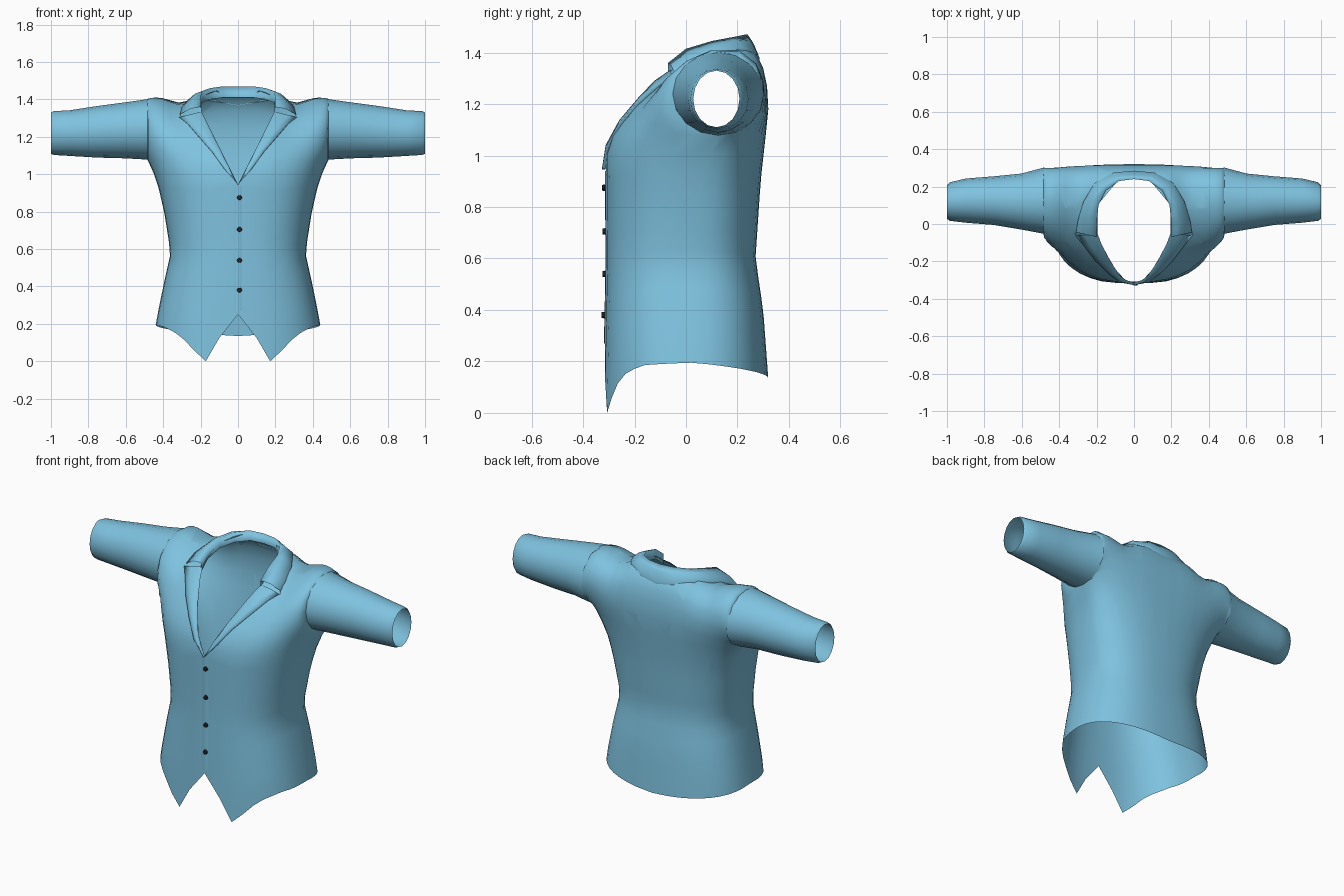
import bpy, bmesh, math
from mathutils import Vector
from mathutils.bvhtree import BVHTree

cube = bpy.data.objects.get("Cube")
if cube:
    bpy.data.objects.remove(cube, do_unlink=True)


def material(name, rgb, rough=0.8):
    m = bpy.data.materials.new(name)
    m.use_nodes = True
    m.diffuse_color = (*rgb, 1)
    bsdf = m.node_tree.nodes["Principled BSDF"]
    bsdf.inputs["Base Color"].default_value = (*rgb, 1)
    bsdf.inputs["Roughness"].default_value = rough
    return m


CLOTH = material("light blue cloth", (0.21, 0.54, 0.74))
DARK = material("dark button", (0.02, 0.025, 0.03))


def finish(name, bm, mat, out=None):
    """Turn a bmesh into a smooth object, facing its outside."""
    bmesh.ops.recalc_face_normals(bm, faces=bm.faces)
    if out and sum(f.normal.dot(Vector(out)) * f.calc_area() for f in bm.faces) < 0:
        bmesh.ops.reverse_faces(bm, faces=bm.faces)
    me = bpy.data.meshes.new(name)
    bm.to_mesh(me)
    bm.free()
    me.materials.append(mat)
    me.shade_smooth()
    ob = bpy.data.objects.new(name, me)
    bpy.context.collection.objects.link(ob)
    return ob


def add_grid(bm, rows, closed=False):
    vs = [[bm.verts.new(p) for p in r] for r in rows]
    n = len(rows[0])
    for a, b in zip(vs, vs[1:]):
        for c in range(n if closed else n - 1):
            d = (c + 1) % n
            bm.faces.new((a[c], a[d], b[d], b[c]))


def interp(table, t):
    if t <= table[0][0]:
        return table[0][1]
    for (a, u), (b, v) in zip(table, table[1:]):
        if t <= b:
            return u + (v - u) * (t - a) / (b - a)
    return table[-1][1]


# Torso dimensions by height, and hem height by degrees from the front
WIDTH = [(0.2, 0.44), (0.4, 0.4), (0.58, 0.36), (0.8, 0.395), (0.97, 0.435), (1.08, 0.485)]
FRONT = [(0, -0.32), (0.6, -0.308), (1, -0.312), (1.08, -0.285)]
BACK = [(0.13, 0.32), (0.4, 0.3), (0.6, 0.27), (0.9, 0.29), (1.08, 0.31)]
SEAM = [(0.6, 0.02), (0.9, 0.06), (1.08, 0.125)]
HEM = [(0, 0.25), (18, 0), (40, 0.14), (60, 0.185), (90, 0.195), (180, 0.135)]
ARMPIT = 1.08
COLS = 40
ROUND = 0.8


def spow(v):
    return math.copysign(abs(v) ** ROUND, v) if abs(v) > 1e-6 else 0.0


def ring_point(a, z):
    s = spow(math.cos(a))
    mid = interp(SEAM, z)
    end = interp(FRONT if s > 0 else BACK, z)
    return (interp(WIDTH, z) * spow(math.sin(a)), mid + (end - mid) * abs(s), z)


def oval(x, yc, ry, zc, rz, n=12):
    """Ring round the arm, from its lowest point by the front."""
    return [(x, yc - ry * math.sin(2 * math.pi * i / n), zc - rz * math.cos(2 * math.pi * i / n))
            for i in range(n + 1)]


# Torso: rings up to the armpits, then arches over the shoulders
bm = bmesh.new()
angles = [2 * math.pi * k / COLS for k in range(COLS)]
rows = []
for r in range(13):
    row = []
    for a in angles:
        deg = math.degrees(a)
        hem = interp(HEM, min(deg, 360 - deg))
        row.append(ring_point(a, hem + (ARMPIT - hem) * r / 12))
    rows.append(row)
add_grid(bm, rows, closed=True)

CREST = [(-0.285, 1.08), (-0.245, 1.14), (-0.2, 1.2), (-0.155, 1.25), (-0.11, 1.3), (-0.03, 1.37),
         (0.07, 1.43), (0.2, 1.45), (0.27, 1.4), (0.3, 1.34), (0.315, 1.27), (0.32, 1.18), (0.31, 1.08)]
armhole = oval(0, 0.125, 0.175, 1.24, 0.16)
arches = []
for k in range(COLS // 2 + 1):
    a = math.pi * k / (COLS // 2) - math.pi / 2
    x = interp(WIDTH, ARMPIT) * spow(math.sin(a))
    g = 1 - abs(spow(math.cos(a)))
    dip = 1 - 0.16 * math.exp(-((abs(x) - 0.3) / 0.1) ** 2)
    arches.append([(x, y * (1 - g) + s[1] * g, ARMPIT + (z * (1 - g) + s[2] * g - ARMPIT) * dip)
                   for (y, z), s in zip(CREST, armhole)])
add_grid(bm, arches)
bmesh.ops.remove_doubles(bm, verts=bm.verts, dist=0.0005)
bmesh.ops.recalc_face_normals(bm, faces=bm.faces)
surface = BVHTree.FromBMesh(bm)


def drape_front(x, z, lift):
    hit = surface.ray_cast(Vector((x, -2, z)), Vector((0, 1, 0)))[0]
    return (x, hit.y - lift, z)


def drape_top(x, y, lift):
    hit = surface.ray_cast(Vector((x, y, 3)), Vector((0, 0, -1)))[0]
    return (x, y, hit.z + lift)


# Neck opening: a V in front, rounded behind
planes = []
for s in (-1, 1):
    for nx, ny, nz, d in ((1, 0, 0, 0.195), (0, 1, 0, 0.24), (0.5, 1, 0, 0.27),
                          (1.2, 1, 0, 0.335), (2, 0, -1, -0.945)):
        n = Vector((s * nx, ny, nz))
        planes.append((n.normalized(), d / n.length))
for n, d in planes:
    top = [f for f in bm.faces if f.calc_center_median().z > 0.85 and abs(f.calc_center_median().x) < 0.35]
    geom = set(top) | {e for f in top for e in f.edges} | {v for f in top for v in f.verts}
    bmesh.ops.bisect_plane(bm, geom=list(geom), plane_co=n * d, plane_no=n, dist=1e-5)
gone = [f for f in bm.faces if all(n.dot(f.calc_center_median()) < d - 1e-5 for n, d in planes)]
bmesh.ops.delete(bm, geom=gone, context='FACES')
finish("jacket_body", bm, CLOTH)

# Sleeves: open tubes, slightly proud of the body at the seam
SLEEVE = [(0.478, 0.125, 0.178, 1.24, 0.162), (0.6, 0.12, 0.15, 1.235, 0.15),
          (0.75, 0.125, 0.13, 1.227, 0.138), (0.9, 0.125, 0.118, 1.22, 0.122),
          (0.985, 0.12, 0.103, 1.22, 0.117), (1.0, 0.118, 0.09, 1.22, 0.11)]
for side, s in (("left", 1), ("right", -1)):
    bm = bmesh.new()
    add_grid(bm, [oval(s * x, *rest, n=16)[:-1] for x, *rest in SLEEVE], closed=True)
    finish(side + "_sleeve", bm, CLOTH)

# Lapels: folded strips lying on the chest, with a turned outer edge
LAPEL = [(0, 0.005, 0.95), (0.25, 0.075, 1.03), (0.5, 0.14, 1.12),
         (0.75, 0.21, 1.2), (0.9, 0.27, 1.27), (1, 0.315, 1.305)]
for side, s in (("left", 1), ("right", -1)):
    rows = []
    for t, ox, oz in LAPEL:
        ix, iz = 0.195 * t, 0.945 + 0.39 * t
        rows.append([drape_front(s * (ix + (ox - ix) * u), iz + (oz - iz) * u, lift)
                     for u, lift in ((0, 0.002), (0.15, 0.016), (0.6, 0.015), (0.98, 0.014), (1, 0))])
    bm = bmesh.new()
    add_grid(bm, rows)
    finish(side + "_lapel", bm, CLOTH, (0, -1, 0))

# Collar: a stand round the neck, folded over on to the shoulders
HALF = [((0.197, -0.07, 1.36), (0.31, -0.045)), ((0.2, 0, 1.415), (0.3, 0.02)),
        ((0.19, 0.1, 1.445), (0.27, 0.12)), ((0.15, 0.18, 1.46), (0.21, 0.22)),
        ((0.08, 0.23, 1.47), (0.11, 0.275)), ((0, 0.24, 1.47), (0, 0.285))]
mirrored = [((-f[0], f[1], f[2]), (-o[0], o[1])) for f, o in HALF[:-1]]
rows = []
for fold, outer in HALF + mirrored[::-1]:
    fold = Vector(fold)
    edge = Vector(drape_top(*outer, 0.012))
    middle = (fold + edge) / 2 + Vector((0, 0, 0.01))
    under = Vector(drape_top(*outer, -0.002))
    rows.append([fold - Vector((0, 0, 0.06)), fold, middle, edge, under])
bm = bmesh.new()
add_grid(bm, rows)
finish("collar", bm, CLOTH, (0, 0, 1))

# Overlapping front edge
bm = bmesh.new()
add_grid(bm, [[drape_front(x, 0.27 + 0.67 * i / 8, lift) for x, lift in
               ((-0.02, 0), (-0.018, 0.005), (0.012, 0.003), (0.02, 0))] for i in range(9)])
finish("front_placket", bm, CLOTH, (0, -1, 0))

# Buttons
for i, z in enumerate((0.38, 0.54, 0.705, 0.875)):
    bm = bmesh.new()
    bmesh.ops.create_cone(bm, cap_ends=True, segments=10, radius1=0.013, radius2=0.011, depth=0.012)
    ob = finish("button_%d" % (i + 1), bm, DARK)
    ob.rotation_euler.x = math.pi / 2
    ob.location = drape_front(0.008, z, 0.01)
    for p in ob.data.polygons:
        p.use_smooth = False
